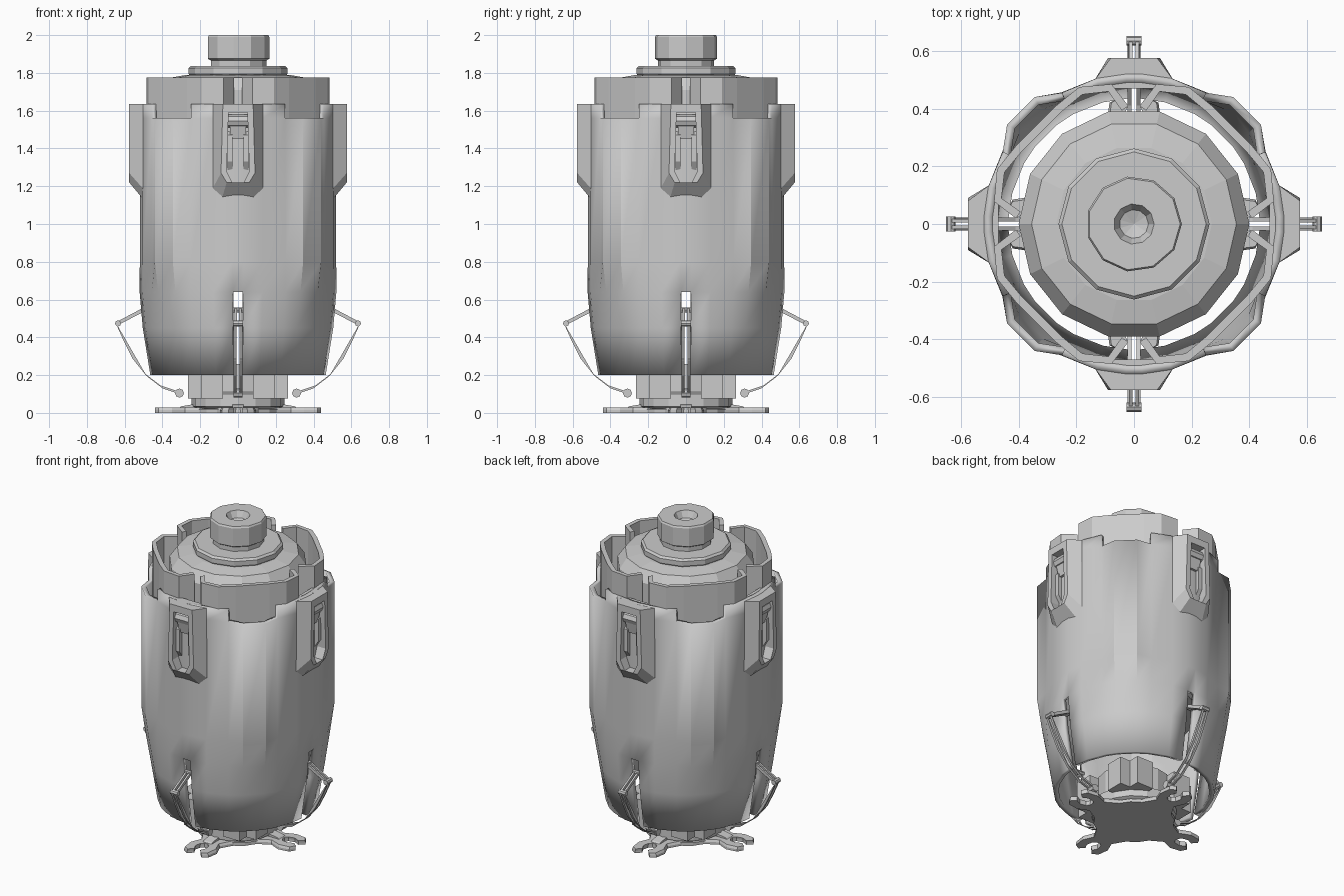
import bpy, bmesh
from math import cos, sin, pi, radians, hypot
from mathutils import Matrix

cube = bpy.data.objects.get("Cube")
if cube:
    bpy.data.objects.remove(cube, do_unlink=True)

GREY = (0.6, 0.6, 0.6, 1)
metal = bpy.data.materials.new("plain grey")
metal.use_nodes = True
metal.diffuse_color = GREY
metal.node_tree.nodes["Principled BSDF"].inputs["Base Color"].default_value = GREY


def finish(name, bm, quarters=False, recalc=True, thickness=0, angle=None):
    """Turn a bmesh into an object, optionally repeated on all four sides."""
    if recalc:
        bmesh.ops.remove_doubles(bm, verts=bm.verts, dist=1e-5)
        bmesh.ops.recalc_face_normals(bm, faces=bm.faces)
    if quarters:
        source = bm.verts[:] + bm.edges[:] + bm.faces[:]
        for k in (1, 2, 3):
            new = bmesh.ops.duplicate(bm, geom=source)["geom"]
            verts = [v for v in new if isinstance(v, bmesh.types.BMVert)]
            bmesh.ops.rotate(bm, verts=verts, matrix=Matrix.Rotation(k * pi / 2, 3, "Z"))
    mesh = bpy.data.meshes.new(name)
    bm.to_mesh(mesh)
    bm.free()
    mesh.materials.append(metal)
    obj = bpy.data.objects.new(name, mesh)
    bpy.context.collection.objects.link(obj)
    if thickness:
        mod = obj.modifiers.new("wall", "SOLIDIFY")
        mod.thickness = thickness
        mod.offset = -1
    if angle:
        bpy.ops.object.select_all(action="DESELECT")
        obj.select_set(True)
        bpy.context.view_layer.objects.active = obj
        bpy.ops.object.shade_smooth_by_angle(angle=radians(angle))
    return obj


def loft(bm, loops, cap_start=False, cap_end=False):
    """Bridge closed loops of equal length."""
    rows = [[bm.verts.new(p) for p in loop] for loop in loops]
    n = len(rows[0])
    for a, b in zip(rows, rows[1:]):
        for i in range(n):
            j = (i + 1) % n
            bm.faces.new((a[i], a[j], b[j], b[i]))
    if cap_start:
        bm.faces.new(rows[0])
    if cap_end:
        bm.faces.new(rows[-1])


def lathe(name, profile, sides):
    bm = bmesh.new()
    loft(bm, [[(max(r, 1e-4) * cos(2 * pi * i / sides), max(r, 1e-4) * sin(2 * pi * i / sides), z)
               for i in range(sides)] for r, z in profile], True, True)
    return finish(name, bm)


def side_prism(bm, outline, t0, t1):
    """Outline in (distance from centre, height), extruded across the front."""
    loft(bm, [[(t, -r, z) for r, z in outline] for t in (t0, t1)], True, True)


def cross_pin(bm, r, z, radius, half, sides=8):
    side_prism(bm, [(r + radius * cos(2 * pi * i / sides), z + radius * sin(2 * pi * i / sides))
                    for i in range(sides)], -half, half)


def box(bm, x0, x1, r0, r1, z0, z1):
    side_prism(bm, [(r0, z0), (r1, z0), (r1, z1), (r0, z1)], x0, x1)


# Outer shell: faceted above, rounder below, with four slots and raised rims
half_plan = [(0.028, 0.52), (0.13, 0.505), (0.25, 0.455), (0.345, 0.44)]
plan = [(-t, r) for t, r in reversed(half_plan)] + half_plan
levels = [(0.2, 0.465, 0), (0.45, 0.505, 0), (0.64, 0.522, 0.4),
          (0.8, 0.525, 1), (1.56, 0.525, 1), (1.635, 0.525, 1)]
bm = bmesh.new()
rows = []
for z, radius, blend in levels:
    row = []
    for k in range(4):
        turn = Matrix.Rotation(k * pi / 2, 3, "Z")
        for t, r in plan:
            s = blend + (1 - blend) * radius / hypot(t, r)
            v = bm.verts.new((t * s, -r * s, z))
            v.co = turn @ v.co
            row.append(v)
    rows.append(row)
for level, (a, b) in enumerate(zip(rows, rows[1:])):
    for i in range(len(a)):
        column = i % len(plan)
        slot = column == 3 and level < 2
        low_rim = level == 4 and column not in range(1, 6)
        if not (slot or low_rim):
            j = (i + 1) % len(a)
            bm.faces.new((a[i], a[j], b[j], b[i]))
loose = [v for v in bm.verts if not v.link_faces]
bmesh.ops.delete(bm, geom=loose, context="VERTS")
finish("outer_shell", bm, recalc=False, thickness=0.03, angle=25)

# Inner collar: four curved panels with ends folded inward
half_panel = [(0.02, 0.41), (0.078, 0.485), (0.19, 0.475), (0.27, 0.41)]
panel = half_panel + [(r, t) for t, r in reversed(half_panel)]
bm = bmesh.new()
low, high = [[bm.verts.new((x, -y, z)) for x, y in panel] for z in (1.35, 1.775)]
for i in range(len(panel) - 1):
    bm.faces.new((low[i], low[i + 1], high[i + 1], high[i]))
finish("collar_panels", bm, quarters=True, recalc=False, thickness=0.028)

# Latch housings with a sunken window
def outline(r, top, mid, bottom):
    right = [top, mid, bottom]
    return [(t, -r, z) for t, z in right] + [(-t, -r, z) for t, z in reversed(right)]

bm = bmesh.new()
window = ((0.05, 1.59), (0.06, 1.28), (0.03, 1.22))
loft(bm, [outline(0.47, (0.135, 1.635), (0.135, 1.19), (0.085, 1.13)),
          outline(0.505, (0.132, 1.635), (0.133, 1.19), (0.085, 1.135)),
          outline(0.576, (0.08, 1.635), (0.09, 1.27), (0.06, 1.22)),
          outline(0.576, *window),
          outline(0.51, *window)], True, True)
finish("latch_housings", bm, quarters=True)

# Latches inside the housings
bm = bmesh.new()
cross_pin(bm, 0.53, 1.545, 0.035, 0.055)
side_prism(bm, [(0.5, 1.52), (0.55, 1.52), (0.535, 1.45), (0.5, 1.45)], -0.042, 0.042)
for side in (-1, 1):
    side_prism(bm, [(0.5, 1.5), (0.545, 1.47), (0.545, 1.33), (0.5, 1.26)],
               side * 0.03, side * 0.055)
finish("latches", bm, quarters=True)

# Inner drum, stepped lid and top knob
lathe("inner_drum", [(0, 0.72), (0.38, 0.72), (0.4, 1.3), (0.4, 1.71),
                     (0.355, 1.775), (0.27, 1.79), (0, 1.79)], 14)
lathe("lid", [(0, 1.78), (0.25, 1.78), (0.262, 1.795), (0.262, 1.825),
              (0.25, 1.837), (0, 1.837)], 12)
lathe("top_knob", [(0, 1.83), (0.15, 1.83), (0.15, 1.865), (0.166, 1.875), (0.166, 1.99),
                   (0.16, 2.0), (0.07, 2.0), (0.05, 1.96), (0, 1.945)], 11)

# Bottom nozzle drum with blocks around it
lathe("base_drum", [(0, 0.012), (0.2, 0.012), (0.245, 0.035), (0.245, 0.1),
                    (0.215, 0.11), (0.215, 0.26), (0, 0.26)], 16)
bm = bmesh.new()
for side in (-1, 1):
    box(bm, side * 0.08, side * 0.195, 0.17, 0.265, 0.075, 0.25)
finish("base_blocks", bm, quarters=True)

# Foot plate with four forked claws
lathe("foot_plate", [(0, 0), (0.235, 0), (0.235, 0.02), (0, 0.02)], 16)
claw = [(0.13, 0.17), (0.065, 0.28), (0.095, 0.35), (0.085, 0.42), (0.05, 0.44),
        (0.022, 0.41), (0.04, 0.375), (0.032, 0.335), (0.012, 0.32)]
claw = claw + [(-t, r) for t, r in reversed(claw)]
bm = bmesh.new()
loft(bm, [[(t * s, -r, z) for t, r in claw] for z, s in ((0, 1), (0.014, 1), (0.028, 0.92))],
     True, True)
finish("foot_claws", bm, quarters=True)
bm = bmesh.new()
side_prism(bm, [(0.2, 0.02), (0.32, 0.02), (0.3, 0.035), (0.24, 0.045), (0.2, 0.08)], -0.03, 0.03)
finish("claw_ribs", bm, quarters=True)

# Folding legs: paired struts with hinge pins
arm = [(0.645, 0.47), (0.605, 0.38), (0.56, 0.29), (0.495, 0.21), (0.41, 0.145), (0.31, 0.112)]
arm_outline = arm + [(r - 0.012, z - 0.016) for r, z in reversed(arm)]
link = [(0.48, 0.545), (0.51, 0.552), (0.64, 0.483), (0.635, 0.465)]
bm = bmesh.new()
for side in (-1, 1):
    side_prism(bm, arm_outline, side * 0.009, side * 0.023)
    side_prism(bm, link, side * 0.006, side * 0.018)
cross_pin(bm, 0.635, 0.474, 0.016, 0.026)
cross_pin(bm, 0.31, 0.105, 0.024, 0.024)
cross_pin(bm, 0.49, 0.545, 0.014, 0.028)
finish("folding_legs", bm, quarters=True)
